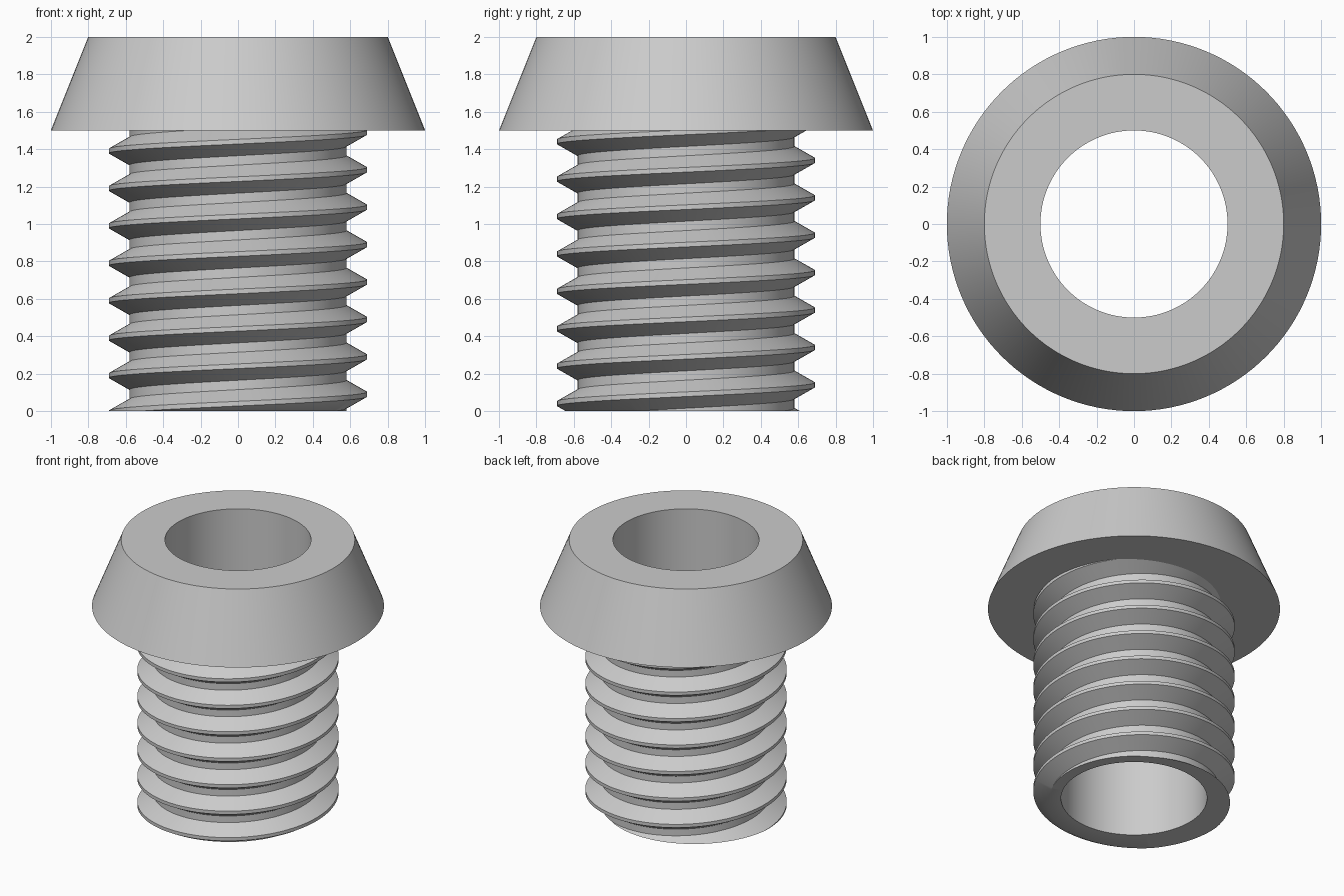
import bpy, bmesh
from math import cos, sin, tau

SEGMENTS = 128
PITCH = 0.2
CREST, ROOT, BORE = 0.69, 0.58, 0.5
HEAD_Z, TOP_Z = 1.5, 2.0

cube = bpy.data.objects.get("Cube")
if cube:
    bpy.data.objects.remove(cube, do_unlink=True)

grey = bpy.data.materials.new("plain grey")
grey.use_nodes = True
colour = (0.6, 0.6, 0.6, 1)
grey.diffuse_color = colour
grey.node_tree.nodes["Principled BSDF"].inputs["Base Color"].default_value = colour


def sweep(profile, rise=0.0, shift=0):
    """Turn (radius, z) points about z; rise per turn joins point j to j + shift."""
    bm = bmesh.new()
    columns = []
    for i in range(SEGMENTS):
        t = i / SEGMENTS
        columns.append([bm.verts.new((r * cos(tau * t), r * sin(tau * t), z + rise * t))
                        for r, z in profile])
    for i in range(SEGMENTS):
        last = i == SEGMENTS - 1
        a, b = columns[i], columns[(i + 1) % SEGMENTS]
        s = shift if last else 0
        for j in range(len(profile) - 1 - s):
            bm.faces.new((a[j], b[j + s], b[j + s + 1], a[j + 1]))
    return bm


def finish(bm, name):
    mesh = bpy.data.meshes.new(name)
    bm.to_mesh(mesh)
    bm.free()
    mesh.materials.append(grey)
    obj = bpy.data.objects.new(name, mesh)
    bpy.context.collection.objects.link(obj)
    bpy.ops.object.select_all(action='DESELECT')
    obj.select_set(True)
    bpy.context.view_layer.objects.active = obj
    bpy.ops.object.shade_smooth_by_angle()


# Tapered head with the through bore
finish(sweep([(0.55, HEAD_Z), (1, HEAD_Z), (0.8, TOP_Z), (BORE, TOP_Z), (BORE, 0)]),
       "head_and_bore")

# Helical thread: flat crest, sloped flanks, flat root
tooth = [(CREST, -PITCH / 16), (CREST, PITCH / 16),
         (ROOT, PITCH * 3 / 8), (ROOT, PITCH * 5 / 8)]
thread = [(r, 0.09 + k * PITCH + z) for k in range(-3, 10) for r, z in tooth]
bm = sweep(thread, PITCH, len(tooth))

# Trim the thread flat at the head and at the base
for height, up in ((HEAD_Z, 1), (0, -1)):
    cut = bmesh.ops.bisect_plane(bm, geom=bm.verts[:] + bm.edges[:] + bm.faces[:],
                                 plane_co=(0, 0, height), plane_no=(0, 0, up),
                                 clear_outer=True)

# Close the base in to the bore
rim = [e for e in cut["geom_cut"] if isinstance(e, bmesh.types.BMEdge)]
new = bmesh.ops.extrude_edge_only(bm, edges=rim)["geom"]
for v in new:
    if isinstance(v, bmesh.types.BMVert):
        radius = v.co.xy.length
        v.co.x *= BORE / radius
        v.co.y *= BORE / radius
for f in new:
    if isinstance(f, bmesh.types.BMFace):
        f.normal_update()
        if f.normal.z > 0:
            f.normal_flip()
finish(bm, "threaded_shank")
